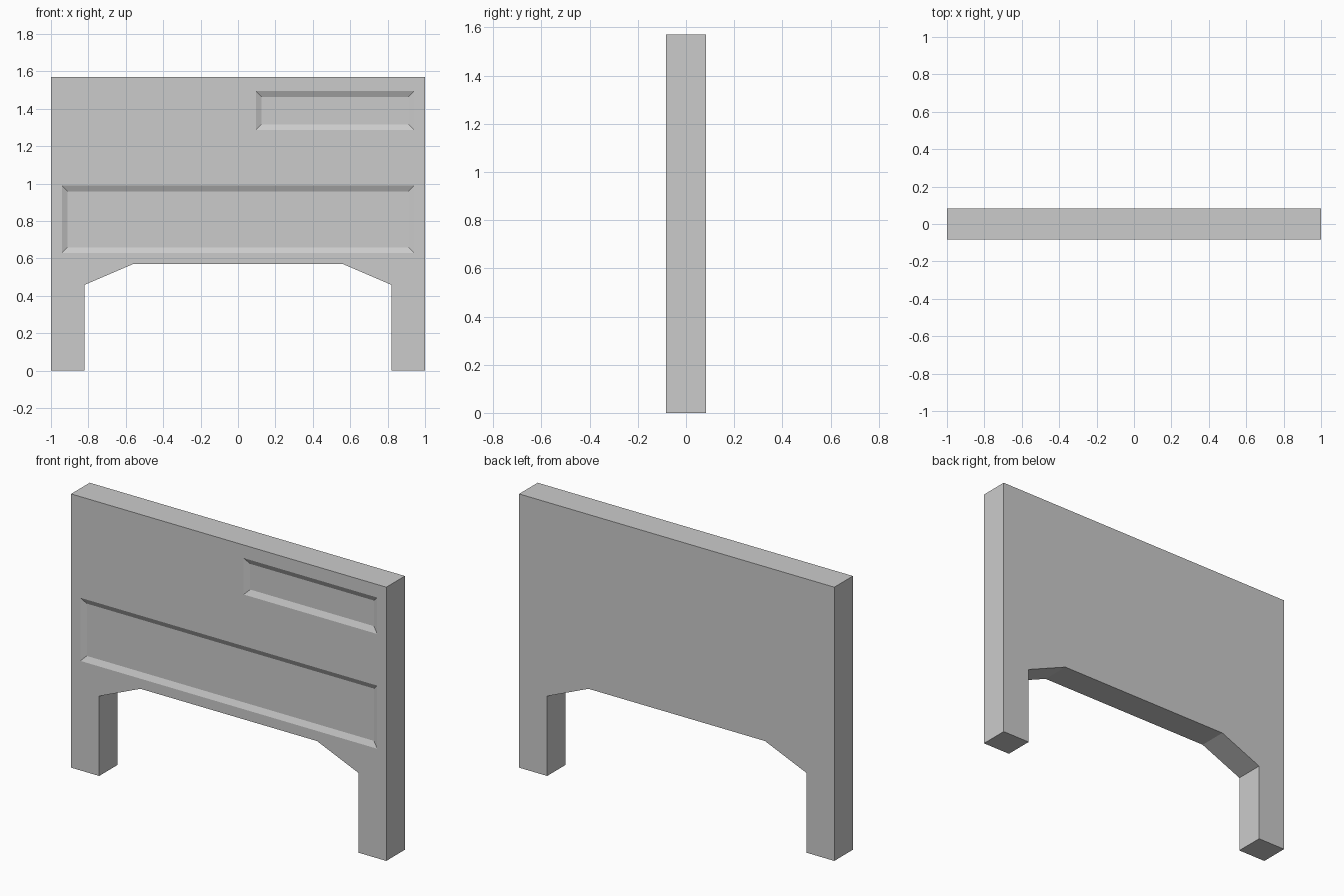
import bpy
import bmesh

if "Cube" in bpy.data.objects:
    bpy.data.objects.remove(bpy.data.objects["Cube"])

HALF_DEPTH = 0.084    # half the board thickness
RECESS = 0.015        # depth of the sunken panels
BEVEL = 0.031         # width of the sloped panel border


def make_object(name, bm):
    bmesh.ops.recalc_face_normals(bm, faces=bm.faces)
    mesh = bpy.data.meshes.new(name)
    bm.to_mesh(mesh)
    bm.free()
    obj = bpy.data.objects.new(name, mesh)
    bpy.context.collection.objects.link(obj)
    return obj


def make_board(name, outline):
    """Extrude a front (x, z) outline through the board thickness."""
    bm = bmesh.new()
    face = bm.faces.new([bm.verts.new((x, -HALF_DEPTH, z)) for x, z in outline])
    ext = bmesh.ops.extrude_face_region(bm, geom=[face], use_keep_orig=True)
    moved = [g for g in ext["geom"] if isinstance(g, bmesh.types.BMVert)]
    bmesh.ops.translate(bm, verts=moved, vec=(0, 2 * HALF_DEPTH, 0))
    return make_object(name, bm)


def make_panel_cutter(name, x0, x1, z0, z1):
    """Tapered block: full size at the front face, narrower at the recess floor."""
    bm = bmesh.new()
    rings = []
    # The outer ring continues the same slope in front of the board
    for inset, y in ((-BEVEL, -HALF_DEPTH - RECESS), (BEVEL, -HALF_DEPTH + RECESS)):
        corners = ((x0 + inset, z0 + inset), (x1 - inset, z0 + inset),
                   (x1 - inset, z1 - inset), (x0 + inset, z1 - inset))
        rings.append([bm.verts.new((x, y, z)) for x, z in corners])
        bm.faces.new(rings[-1])
    for i in range(4):
        j = (i + 1) % 4
        bm.faces.new((rings[0][i], rings[0][j], rings[1][j], rings[1][i]))
    cutter = make_object(name, bm)
    cutter.hide_render = True
    return cutter


# Board with two legs and a chamfered opening, mirrored about x = 0
half = [(1.0, 1.57), (1.0, 0.0), (0.822, 0.0), (0.822, 0.458), (0.56, 0.57)]
board = make_board("headboard", half + [(-x, z) for x, z in reversed(half)])

# Sunken panels: small upper right, wide lower
panels = {
    "upper_panel_cutter": (0.095, 0.942, 1.286, 1.495),
    "lower_panel_cutter": (-0.942, 0.942, 0.628, 0.99),
}
bpy.context.view_layer.objects.active = board
for name, bounds in panels.items():
    cutter = make_panel_cutter(name, *bounds)
    mod = board.modifiers.new(name, "BOOLEAN")
    mod.operation = "DIFFERENCE"
    mod.solver = "EXACT"
    mod.object = cutter
    bpy.ops.object.modifier_apply(modifier=mod.name)
    bpy.data.objects.remove(cutter)
